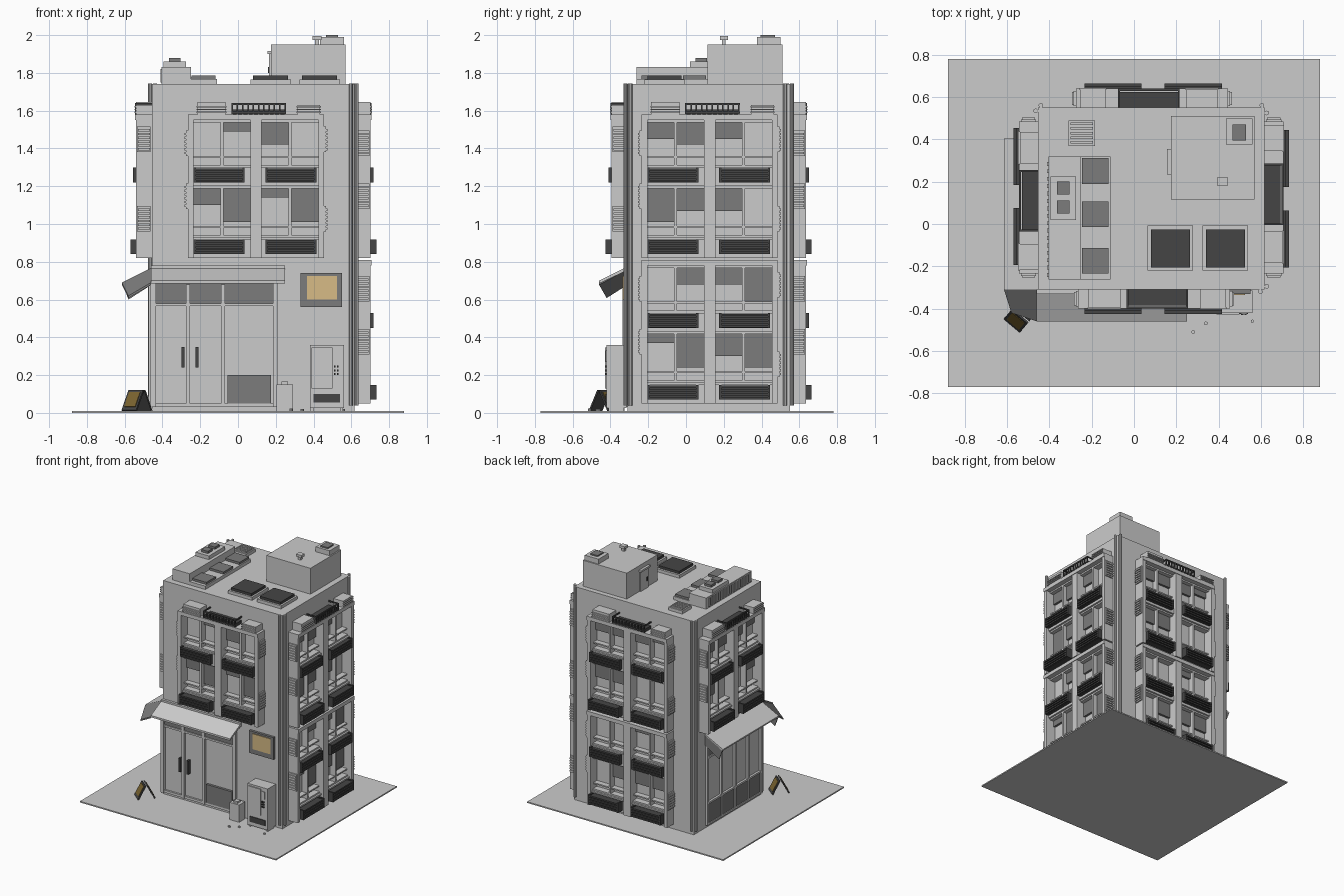
import bpy, bmesh, math, random
from mathutils import Matrix, Vector

if "Cube" in bpy.data.objects:
    bpy.data.objects.remove(bpy.data.objects["Cube"])

random.seed(4)
I = Matrix.Identity(4)

def mat(name, r, g, b):
    m = bpy.data.materials.new(name)
    m.diffuse_color = (r, g, b, 1)
    m.use_nodes = True
    m.node_tree.nodes["Principled BSDF"].inputs["Base Color"].default_value = m.diffuse_color
    return m

DARK = mat("dark_metal", .06, .06, .06)
MID = mat("mid_grey", .2, .2, .2)
YELLOW = mat("warm_sign", .68, .5, .24)
BROWN = mat("board_brown", .2, .13, .03)

def finish(name, bm, m=None):
    bmesh.ops.recalc_face_normals(bm, faces=bm.faces)
    me = bpy.data.meshes.new(name)
    bm.to_mesh(me)
    bm.free()
    ob = bpy.data.objects.new(name, me)
    bpy.context.collection.objects.link(ob)
    if m:
        me.materials.append(m)
    return ob

def part(name, boxes, m=None, M=I):
    """One object from boxes given as x0,x1,y0,y1,z0,z1."""
    bm = bmesh.new()
    for x0, x1, y0, y1, z0, z1 in boxes:
        T = Matrix.Translation(((x0+x1)/2, (y0+y1)/2, (z0+z1)/2))
        S = Matrix.Diagonal((abs(x1-x0), abs(y1-y0), abs(z1-z0), 1))
        bmesh.ops.create_cube(bm, size=1, matrix=M @ T @ S)
    return finish(name, bm, m)

def wall(name, boxes, m, M):
    """Boxes in wall space: u0,u1, depth0,depth1, z0,z1 (depth points outward)."""
    return part(name, [(a, b, -e, -d, f, g) for a, b, d, e, f, g in boxes], m, M)

def prism(name, pts, vec, m=None):
    """Extrude a planar polygon along a vector."""
    bm = bmesh.new()
    f = bm.faces.new([bm.verts.new(p) for p in pts])
    r = bmesh.ops.extrude_face_region(bm, geom=[f])
    bmesh.ops.translate(bm, vec=Vector(vec), verts=[v for v in r["geom"] if isinstance(v, bmesh.types.BMVert)])
    return finish(name, bm, m)

def rods(name, items, m=None, n=10):
    """Vertical cylinders: x,y,z0,z1,radius."""
    bm = bmesh.new()
    for x, y, z0, z1, r in items:
        bmesh.ops.create_cone(bm, cap_ends=True, segments=n, radius1=r, radius2=r, depth=z1-z0,
                              matrix=Matrix.Translation((x, y, (z0+z1)/2)))
    return finish(name, bm, m)

def side(x, y, z, deg):
    return Matrix.Translation((x, y, z)) @ Matrix.Rotation(math.radians(deg), 4, 'Z')

# Base plate and main body
part("pavement", [(-.88, .88, -.77, .78, 0, .01)])
part("main_body", [(-.455, .617, -.31, .55, .01, 1.74)])

def bay(name, M, top):
    """Projecting two-storey window bay."""
    fr = [(-.36, -.33, 0, .085, 0, .76), (.33, .36, 0, .085, 0, .76), (-.03, .03, 0, .085, 0, .74),
          (-.36, .36, 0, .09, .73, .76), (-.35, .35, 0, .055, 0, .11), (-.35, .35, 0, .065, .38, .48)]
    bars, blinds, tray, slats = [], [], [], []
    for z0, z1 in ((.11, .38), (.48, .73)):
        for u0, u1 in ((-.33, -.03), (.03, .33)):
            c = (u0 + u1) / 2
            bars += [(c-.008, c+.008, 0, .05, z0, z1), (u0, u1, 0, .05, z0, z0+.012),
                     (u0, u1, 0, .045, z0+.05, z0+.06), (u0, u1, 0, .05, z1-.012, z1)]
            for a, b in ((u0, c-.008), (c+.008, u1)):
                h = random.choice((.06, .1, .13, .19))
                if random.random() < .75:
                    blinds.append((a, b, 0, .018, z1-h, z1-.01))
            fr.append((u0, u1, 0, .065, z0-.012, z0))
    for z, d in ((.02, .115), (.40, .10)):
        for a, b in ((-.33, -.06), (.05, .32)):
            tray.append((a, b, .05, d-.012, z, z+.07))
            slats += [(a, b, d-.015, d, z+.002+.02*i, z+.014+.02*i) for i in range(4)]
            slats += [(e-.006, e+.006, .05, d, z, z+.078) for e in (a+.006, b-.006)]
    wall(name+"_frame", fr, None, M)
    wall(name+"_window_bars", bars, None, M)
    wall(name+"_blinds", blinds, MID, M)
    wall(name+"_planters", tray, DARK, M)
    wall(name+"_planter_slats", slats, DARK, M)
    # louvred vents and small steps on the cheeks
    vents = []
    for s, z0 in ((1, .57), (1, .15), (-1, .27), (-1, .55)):
        vents += [(s*.36, s*.378, .012, .075, z0+.02*i, z0+.012+.02*i) for i in range(6)]
        vents.append((s*.355, s*.37, .008, .08, z0-.01, z0+.125))
    wall(name+"_cheek_vents", vents, None, M)
    if top:
        units = [(-.31, -.16, 0, .085, .76, .825), (.22, .34, 0, .085, .76, .81)]
        fins = []
        for a, b, d, e, z0, z1 in units:
            fins += [(a-.004, b+.004, e, e+.008, z0+.008+.015*i, z0+.015+.015*i) for i in range(3)]
        wall(name+"_cooling_units", units + fins, None, M)
        rail = [(-.13, .16, .08, .09, z, z+.01) for z in (.765, .81)]
        rail += [(-.13+.028*i, -.122+.028*i, .08, .09, .76, .82) for i in range(11)]
        rail += [(u, u+.008, 0, .09, .81, .82) for u in (-.13, .152)]
        wall(name+"_balcony_rail", rail, DARK, M)
        wall(name+"_balcony_deck", [(-.125, .155, 0, .075, .76, .785)], DARK, M)

bay("front_bay", side(.095, -.31, .82, 0), True)
bay("left_bay", side(-.455, .125, .82, -90), True)
for nm, x, y, a in (("right", .617, .125, 90), ("back", .085, .55, 180)):
    bay(nm+"_upper_bay", side(x, y, .82, a), True)
    bay(nm+"_lower_bay", side(x, y, .05, a), False)

# Corner drainpipes
rods("drainpipes", [(x, y, .04, 1.745, .011) for x, y in
     ((.598, -.32), (.628, -.295), (.628, .525), (.605, .561), (-.44, .561), (-.465, .535))])

# Shop front: doors, posts, transom
F = side(0, -.31, 0, 0)
wall("shop_posts", [(-.462, -.435, 0, .025, .03, .70), (-.275, -.255, 0, .02, .03, .68), (-.09, -.07, 0, .02, .03, .68),
     (.185, .21, 0, .025, .03, .70), (-.46, .21, 0, .015, .03, .05), (-.46, .21, 0, .02, .565, .58)], None, F)
wall("shop_transom", [(-.435, .185, 0, .012, .58, .69)], MID, F)
wall("shop_lower_panel", [(-.055, .175, 0, .02, .05, .20)], MID, F)
wall("door_handles", [(-.298, -.282, 0, .03, .24, .35), (-.225, -.209, 0, .03, .24, .35)], DARK, F)
# Shop window on the left side
L = side(-.455, 0, 0, -90)
wall("side_shop_posts", [(u-.01, u+.01, 0, .018, .03, .70) for u in (-.39, -.21, -.04, .13, .295)] +
     [(-.40, .305, 0, .018, z, z+.015) for z in (.03, .20, .57)], None, L)
wall("side_shop_panels", [(-.38, .285, 0, .012, .045, .20), (-.38, .285, 0, .01, .585, .69)], MID, L)

# Awnings with end flaps
prism("front_awning", [(-.46, -.31, .775), (-.46, -.46, .70), (-.46, -.46, .685), (-.46, -.31, .755)], (.71, 0, 0))
prism("left_awning", [(-.455, -.31, .77), (-.615, -.31, .69), (-.61, -.31, .675), (-.455, -.31, .75)], (0, .715, 0))
for y in (-.318, .397):
    prism("left_awning_flap", [(-.455, y, .76), (-.61, y, .68), (-.58, y, .60), (-.455, y, .68)], (0, .008, 0), MID)
prism("awning_corner", [(-.455, -.31, .77), (-.615, -.31, .69), (-.58, -.42, .62), (-.46, -.46, .69)], (0, 0, -.012), MID)
wall("awning_fascia", [(-.46, .25, 0, .02, .745, .78)], None, F)

# Wall sign
wall("sign_frame", [(.33, .55, 0, .02, .56, .74)], MID, F)
wall("sign_face", [(.365, .525, .02, .026, .60, .725)], YELLOW, F)

# Vending machine
part("vending_machine", [(.38, .56, -.42, -.315, .025, .36), (.385, .40, -.41, -.33, .01, .03), (.54, .555, -.41, -.33, .01, .03),
     (.39, .50, -.428, -.42, .13, .345), (.505, .535, -.426, -.42, .27, .33)])
part("vending_slot", [(.40, .54, -.425, -.42, .055, .10)], DARK)
part("vending_buttons", [(.507+.016*i, .517+.016*i, -.43, -.42, .2+.02*j, .21+.02*j) for i in range(2) for j in range(3)], DARK)
# Waste bin and litter
part("waste_bin", [(.205, .29, -.40, -.325, .01, .15), (.23, .265, -.385, -.345, .15, .165)])
rods("cans", [(.28, -.51, .01, .022, .009), (.34, -.47, .01, .02, .009), (.56, -.46, .01, .02, .008)])

# Folding street board
B = side(-.535, -.43, .01, -40)
for s in (-1, 1):
    T = B @ Matrix.Translation((0, s*.035, .055)) @ Matrix.Rotation(s*math.radians(28), 4, 'X')
    part("street_board_leaf", [(-.05, .05, -.005, .005, -.06, .06)], DARK, T)
    part("street_board_face", [(-.038, .038, s*.005, s*.008, -.04, .048)], BROWN, T)

# Roof stair house with vents and door
part("stair_house", [(.175, .57, .115, .51, 1.74, 1.95)])
part("stair_door", [(.165, .178, .245, .345, 1.74, 1.90), (.155, .178, .235, .355, 1.90, 1.915)])
part("stair_door_handle", [(.158, .17, .26, .27, 1.80, 1.83)], DARK)
part("stair_roof_hatch", [(.435, .56, .375, .50, 1.95, 1.99)])
part("stair_hatch_grille", [(.465, .53, .395, .47, 1.99, 2.0)], MID)
part("stair_roof_vent", [(.408, .43, .19, .21, 1.95, 1.975), (.395, .443, .18, .222, 1.975, 1.995)])

# Roof skylights
part("skylight_curbs", [(x, x+.215, -.22, -.008, 1.74, 1.765) for x in (.065, .325)])
part("skylight_glass", [(x, x+.185, -.205, -.025, 1.765, 1.785) for x in (.08, .34)], DARK)

# Roof plant: tall duct, fans, low deck with panels
part("roof_duct", [(-.405, -.25, -.262, .32, 1.74, 1.83)] + [(-.411, -.405, -.25+.035*i, -.232+.035*i, 1.75, 1.82) for i in range(16)])
part("low_roof_deck", [(-.25, -.11, -.262, .32, 1.74, 1.767)])
part("deck_panels", [(-.245, -.12, y, y+.122, 1.767, 1.785) for y in (-.235, -.015, .19)], MID)
part("fan_housing", [(-.395, -.275, .02, .225, 1.83, 1.86)])
part("fans", [(-.365, -.305, y, y+.06, 1.86, 1.878) for y in (.05, .14)], MID)
part("roof_louvre", [(-.31, -.185, .37, .49, 1.74, 1.765)] +
     [(-.30, -.195, .38+.022*i, .392+.022*i, 1.765, 1.775) for i in range(5)])
